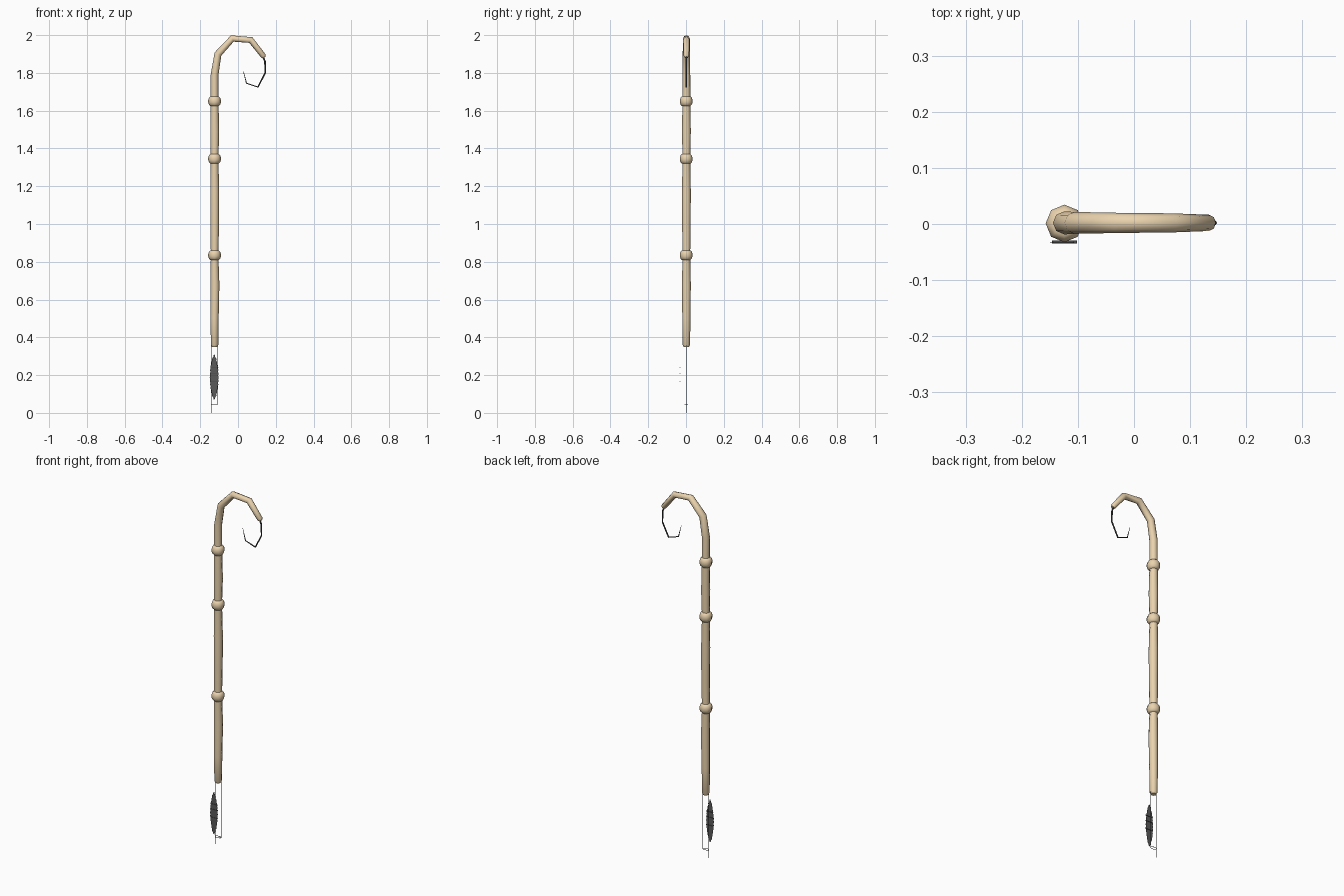
import bpy, bmesh, math
from mathutils import Vector

if "Cube" in bpy.data.objects:
    bpy.data.objects.remove(bpy.data.objects["Cube"])

def material(name, rgb):
    m = bpy.data.materials.new(name)
    m.diffuse_color = (*rgb, 1)
    m.use_nodes = True
    m.node_tree.nodes["Principled BSDF"].inputs["Base Color"].default_value = m.diffuse_color
    return m

cane = material("cane", (0.82, 0.65, 0.42))
dark = material("dark_cord", (0.07, 0.07, 0.07))
grey = material("feather_grey", (0.1, 0.1, 0.1))

def finish(name, bm, mat, smooth=True):
    bmesh.ops.recalc_face_normals(bm, faces=bm.faces)
    me = bpy.data.meshes.new(name)
    bm.to_mesh(me)
    bm.free()
    ob = bpy.data.objects.new(name, me)
    bpy.context.collection.objects.link(ob)
    me.materials.append(mat)
    if smooth:
        bpy.ops.object.select_all(action='DESELECT')
        ob.select_set(True)
        bpy.context.view_layer.objects.active = ob
        bpy.ops.object.shade_smooth_by_angle(angle=math.radians(50))
    return ob

def tube(name, path, mat, y=0.0, sides=8):
    """Sweep a ring along (x, z, radius) points lying in the XZ plane."""
    bm = bmesh.new()
    pts = [Vector((x, y, z)) for x, z, r in path]
    rings = []
    for i, p in enumerate(pts):
        t = (pts[min(i + 1, len(pts) - 1)] - pts[max(i - 1, 0)]).normalized()
        side = Vector((0, 1, 0)).cross(t)
        ring = []
        for k in range(sides):
            a = 2 * math.pi * k / sides
            ring.append(bm.verts.new(p + path[i][2] * (math.cos(a) * side + math.sin(a) * Vector((0, 1, 0)))))
        rings.append(ring)
    for a, b in zip(rings, rings[1:]):
        for k in range(sides):
            j = (k + 1) % sides
            bm.faces.new((a[k], a[j], b[j], b[k]))
    bm.faces.new(rings[0])
    bm.faces.new(rings[-1])
    return finish(name, bm, mat)

X, Y = -0.124, 0.002

# Shaft with gently swelling segments, continuing into the crook
tube("shaft_and_crook", [
    (X, 0.35, 0.014), (X, 0.36, 0.0195), (X, 0.50, 0.0215), (X + .002, 0.68, 0.0235), (X, 0.835, 0.020),
    (X + .001, 1.0, 0.0225), (X + .001, 1.17, 0.0235), (X, 1.345, 0.020),
    (X + .001, 1.49, 0.0235), (X, 1.65, 0.0205),
    (X, 1.79, 0.0205), (-0.106, 1.90, 0.0195), (-0.030, 1.982, 0.018),
    (0.068, 1.974, 0.017), (0.134, 1.890, 0.0145), (0.138, 1.882, 0.009)], cane, Y)

# Rounded node collars
for i, z in enumerate((0.835, 1.345, 1.65)):
    prof = [(-.026, .022), (-.018, .030), (-.006, .0335), (.006, .0335), (.018, .030), (.026, .022)]
    tube(f"node_collar_{i + 1}", [(X, z + h, r) for h, r in prof], cane, 0.001)

# Curling tendril at the crook end, with a small wrapping
tube("tendril", [(0.125, 1.905, .005), (0.143, 1.86, .0045), (0.144, 1.80, .004), (0.106, 1.725, .004),
                 (0.045, 1.745, .003), (0.028, 1.81, .001)], dark, Y, 6)

# Hanging cords and their small tie ring
tube("cord_left", [(X - .018, 0.37, .0015), (X - .018, 0.0, .0015)], dark, Y, 5)
tube("cord_right", [(X + .018, 0.37, .0015), (X + .018, 0.045, .0015)], dark, Y, 5)
bpy.ops.mesh.primitive_torus_add(major_segments=16, minor_segments=5, major_radius=.018,
                                 minor_radius=.0015, location=(X, Y, 0.045))
ring = bpy.context.object
ring.name = "tie_ring"
ring.scale.y = 0.5
ring.data.materials.append(dark)

# Flat feather with a ragged edge
bm = bmesh.new()
n = 24
rows = []
for i in range(n + 1):
    t = i / n
    w = 0.003 + 0.021 * math.sin(math.pi * t) ** 0.7 - (0.003 if i % 2 else 0)
    z = 0.075 + 0.235 * t
    rows.append([bm.verts.new((X - .002 + s * max(w, .001), -0.033, z - abs(s) * .004)) for s in (-1, 0, 1)])
for a, b in zip(rows, rows[1:]):
    for k in (0, 1):
        bm.faces.new((a[k], a[k + 1], b[k + 1], b[k]))
feather = finish("feather", bm, grey, False)
feather.modifiers.new("thickness", 'SOLIDIFY').thickness = 0.001

# Small barbs crossing the feather
for i, z in enumerate((0.165, 0.21, 0.24)):
    bpy.ops.mesh.primitive_cube_add(size=1, location=(X, -0.032, z))
    barb = bpy.context.object
    barb.name = f"feather_barb_{i + 1}"
    barb.scale = (0.044, 0.005, 0.003)
    barb.data.materials.append(dark)
